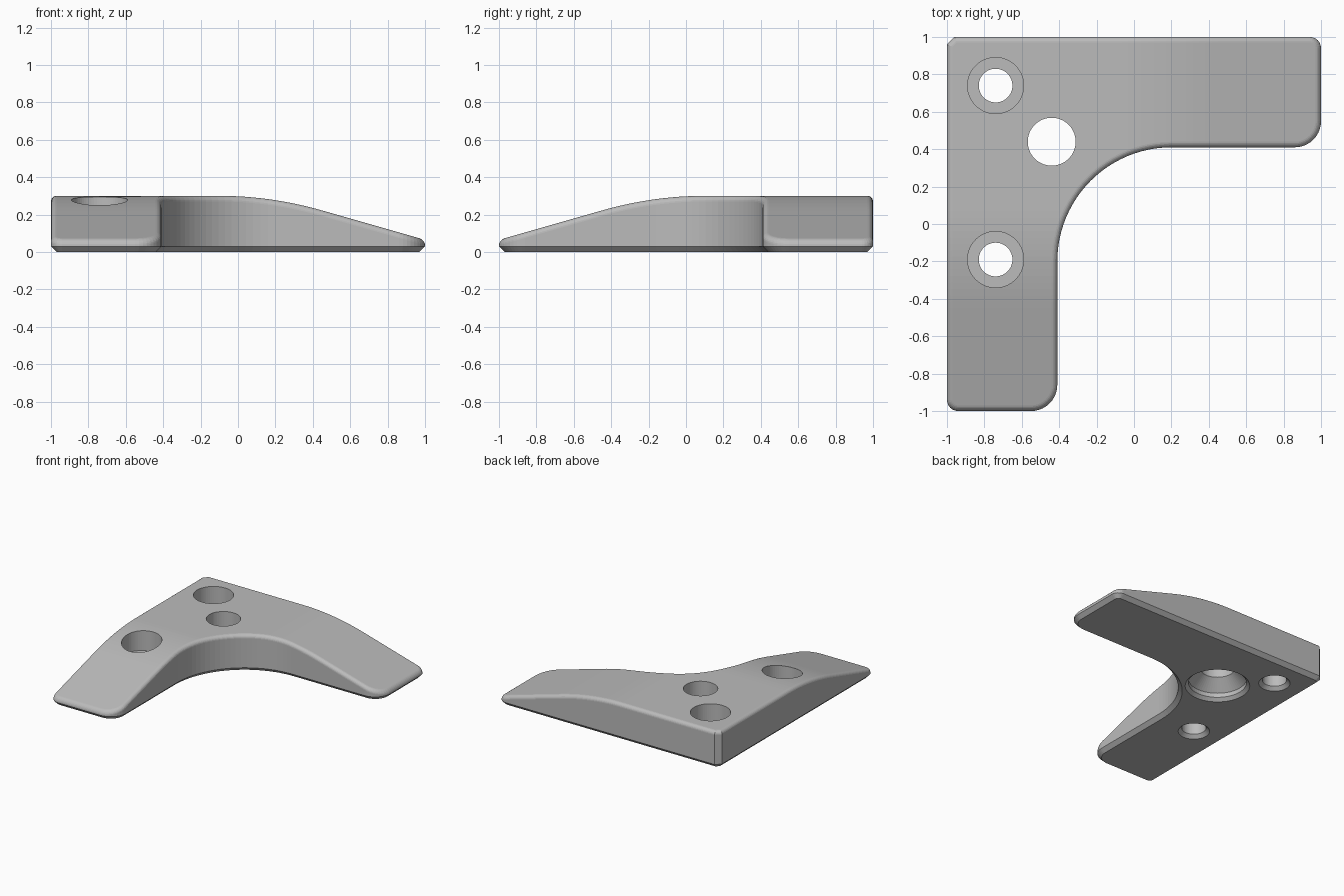
import bpy, bmesh, math
from mathutils import Vector

cube = bpy.data.objects.get("Cube")
if cube:
    bpy.data.objects.remove(cube, do_unlink=True)

grey = bpy.data.materials.new("plain grey")
grey.use_nodes = True
grey.diffuse_color = (0.5, 0.5, 0.5, 1)
grey.node_tree.nodes["Principled BSDF"].inputs["Base Color"].default_value = (0.5, 0.5, 0.5, 1)

TOP, ROUND, CHAMFER = 0.30, 0.03, 0.03
SLOPE_START, SLOPE_END, SLOPE = -0.10, 0.45, 0.285


def arc(cx, cy, r, start, end, steps):
    angles = [math.radians(start + (end - start) * i / steps) for i in range(steps + 1)]
    return [(cx + r * math.cos(a), cy + r * math.sin(a)) for a in angles]


def outline(d):
    """L-shaped outline, moved inwards by d."""
    miter = d * math.tan(math.radians(22.5))
    return (arc(-0.94, -0.94, 0.06 - d, 180, 270, 6)
            + arc(-0.55, -0.86, 0.14 - d, 270, 360, 10)
            + arc(0.2, -0.2, 0.61 + d, 180, 90, 24)
            + arc(0.86, 0.55, 0.14 - d, 270, 360, 10)
            + arc(0.94, 0.94, 0.06 - d, 0, 90, 6)
            + [(-0.96 + miter, 1 - d), (-1 + d, 0.96 - miter)])


def drop(t):
    """Fall of the top along an arm: a curve, then a straight ramp."""
    bend = SLOPE_END - SLOPE_START
    u = max(0, t - SLOPE_START)
    if u < bend:
        return SLOPE * u * u / (2 * bend)
    return SLOPE * (u - bend / 2)


def loft(bm, rings):
    """Skin a stack of equal rings and cap both ends."""
    loops = [[bm.verts.new(p) for p in ring] for ring in rings]
    n = len(loops[0])
    for low, high in zip(loops, loops[1:]):
        for i in range(n):
            j = (i + 1) % n
            bm.faces.new((low[i], low[j], high[j], high[i]))
    bm.faces.new(loops[0][::-1])
    bm.faces.new(loops[-1])


def make_object(name, bm):
    bmesh.ops.recalc_face_normals(bm, faces=bm.faces)
    mesh = bpy.data.meshes.new(name)
    bm.to_mesh(mesh)
    bm.free()
    mesh.materials.append(grey)
    ob = bpy.data.objects.new(name, mesh)
    bpy.context.collection.objects.link(ob)
    return ob


# Bracket body: chamfered foot, upright walls, rounded top edge
levels = [(CHAMFER, 0), (0, CHAMFER)]
for k in range(7):
    a = math.radians(15 * k)
    levels.append((ROUND * (1 - math.cos(a)), TOP - ROUND * (1 - math.sin(a))))
bm = bmesh.new()
loft(bm, [[(x, y, z) for x, y in outline(d)] for d, z in levels])

# Cross cuts let the top bend down along both arms
STRIPS = 16
for i in range(STRIPS + 1):
    t = SLOPE_START + (SLOPE_END - SLOPE_START) * i / STRIPS
    for axis in (Vector((1, 0, 0)), Vector((0, -1, 0))):
        bmesh.ops.bisect_plane(bm, geom=bm.verts[:] + bm.edges[:] + bm.faces[:],
                               dist=1e-5, plane_co=axis * t, plane_no=axis)
for v in bm.verts:
    if v.co.z > TOP / 2:
        v.co.z -= max(drop(v.co.x), drop(-v.co.y))
body = make_object("corner_bracket", bm)


def drill(name, x, y, profile):
    """Cut a round hole given as radius and height pairs."""
    bm = bmesh.new()
    loft(bm, [[(px, py, z) for px, py in arc(x, y, r, 0, 360, 64)[:-1]] for r, z in profile])
    cutter = make_object(name, bm)
    cutter.hide_render = True
    mod = body.modifiers.new(name, 'BOOLEAN')
    mod.operation, mod.solver, mod.object = 'DIFFERENCE', 'EXACT', cutter
    bpy.context.view_layer.objects.active = body
    bpy.ops.object.modifier_apply(modifier=name)
    bpy.data.objects.remove(cutter, do_unlink=True)


# Two counterbored screw holes
screw = [(0.127, -0.01), (0.09, 0.027), (0.09, 0.13), (0.15, 0.13), (0.15, 0.4)]
drill("back_screw_hole", -0.74, 0.74, screw)
drill("front_screw_hole", -0.74, -0.19, screw)

# Larger hole, widened underneath
drill("centre_hole", -0.44, 0.44,
      [(0.25, -0.01), (0.215, 0.025), (0.215, 0.06), (0.128, 0.147), (0.128, 0.4)])
